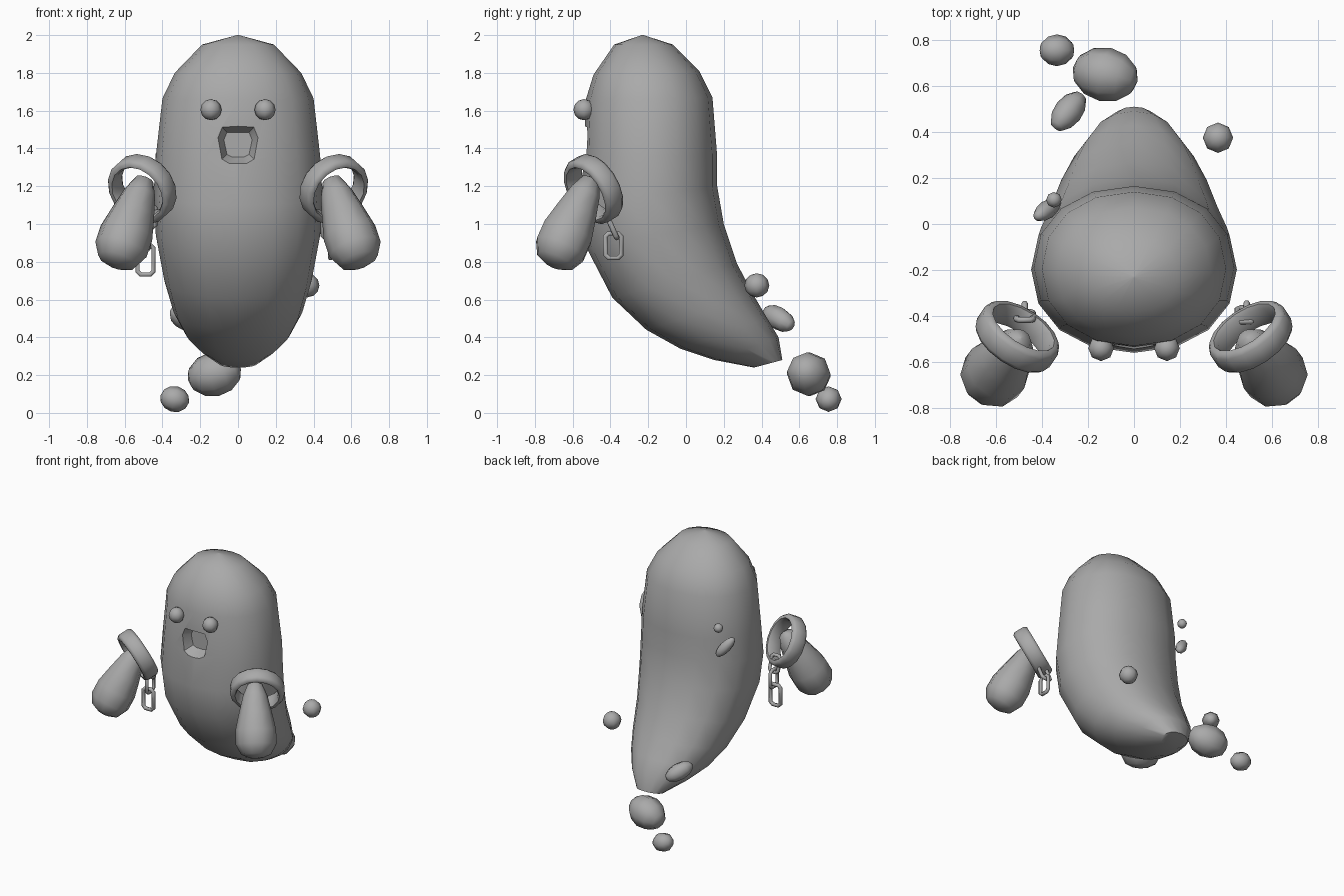
import bpy, bmesh, math
from mathutils import Vector

old = bpy.data.objects.get("Cube")
if old:
    bpy.data.objects.remove(old, do_unlink=True)

grey = bpy.data.materials.new("plain_grey")
grey.use_nodes = True
grey.diffuse_color = (0.4, 0.4, 0.4, 1)
grey.node_tree.nodes["Principled BSDF"].inputs["Base Color"].default_value = (0.4, 0.4, 0.4, 1)


def add_object(name, data):
    ob = bpy.data.objects.new(name, data)
    bpy.context.collection.objects.link(ob)
    data.materials.append(grey)
    return ob


def smooth(ob, angle=1.1):
    bpy.ops.object.select_all(action='DESELECT')
    ob.select_set(True)
    bpy.context.view_layer.objects.active = ob
    bpy.ops.object.shade_smooth_by_angle(angle=angle)


def loft(name, rings, closed=False):
    """Skin a list of point rings; closed joins the last ring to the first."""
    bm = bmesh.new()
    rows = [[bm.verts.new(p) for p in ring] for ring in rings]
    n = len(rows[0])
    pairs = list(zip(rows, rows[1:]))
    if closed:
        pairs.append((rows[-1], rows[0]))
    else:
        bm.faces.new(rows[0])
        bm.faces.new(rows[-1])
    for a, b in pairs:
        for i in range(n):
            j = (i + 1) % n
            bm.faces.new((a[i], a[j], b[j], b[i]))
    bmesh.ops.remove_doubles(bm, verts=bm.verts, dist=0.0005)
    bmesh.ops.recalc_face_normals(bm, faces=bm.faces)
    mesh = bpy.data.meshes.new(name)
    bm.to_mesh(mesh)
    bm.free()
    ob = add_object(name, mesh)
    smooth(ob)
    return ob


def turned(name, origin, axis, profile, sides, closed=False):
    """Turn (distance along axis, radius) pairs around an axis."""
    q = Vector(axis).to_track_quat('Z', 'Y')
    rings = []
    for h, r in profile:
        angles = [2 * math.pi * i / sides for i in range(sides)]
        rings.append([Vector(origin) + q @ Vector((r * math.cos(a), r * math.sin(a), h))
                      for a in angles])
    return loft(name, rings, closed)


def blob(name, centre, half_axis, radius, sides=8):
    """Low-poly ellipsoid stretched along its half axis."""
    length = Vector(half_axis).length
    steps = [math.pi * k / 6 for k in range(7)]
    profile = [(-length * math.cos(a), radius * math.sin(a)) for a in steps]
    return turned(name, centre, half_axis, profile, sides)


def chain_link(name, centre, side, down, half_width, half_height):
    """Rounded rectangular loop of round wire."""
    side, down = Vector(side).normalized(), Vector(down).normalized()
    outline = [(1, .6), (.6, 1), (-.6, 1), (-1, .6), (-1, -.6), (-.6, -1), (.6, -1), (1, -.6)]
    curve = bpy.data.curves.new(name, 'CURVE')
    curve.dimensions = '3D'
    curve.bevel_depth = 0.014
    curve.bevel_resolution = 1
    spline = curve.splines.new('POLY')
    spline.points.add(len(outline) - 1)
    for p, (u, v) in zip(spline.points, outline):
        # corners keep the same chamfer on both axes
        vv = v if abs(v) == 1 else math.copysign(1 - .4 * half_width / half_height, v)
        p.co = (*(Vector(centre) + side * u * half_width + down * vv * half_height), 1)
    spline.use_cyclic_u = True
    return add_object(name, curve)


# Body: (front y, front z, back y, back z, half width) from crown to tail
sections = [
    (-.235, 2.0, -.225, 2.0, .005), (-.38, 1.95, -.07, 1.95, .19),
    (-.49, 1.79, .07, 1.81, .335), (-.53, 1.66, .14, 1.67, .40),
    (-.54, 1.36, .165, 1.36, .435), (-.56, 1.1, .165, 1.2, .447),
    (-.53, .88, .20, 1.0, .435), (-.39, .61, .27, .79, .39),
    (-.21, .44, .36, .62, .34), (-.03, .34, .43, .5, .28),
    (.15, .28, .49, .4, .20), (.36, .24, .51, .28, .10)]


def signed_power(v, e):
    return math.copysign(abs(v) ** e, v)


body_rings = []
for fy, fz, by, bz, w in sections:
    mid = Vector((0, (fy + by) / 2, (fz + bz) / 2))
    half = Vector((0, (by - fy) / 2, (bz - fz) / 2))
    ring = []
    for i in range(16):
        a = 2 * math.pi * i / 16
        ring.append(mid + half * signed_power(math.sin(a), .93)
                    + Vector((w * signed_power(math.cos(a), .93), 0, 0)))
    body_rings.append(ring)
body = loft("body", body_rings)

# Mouth: tapered hollow in the face
mouth_outline = [(.09, .1), (.115, .04), (.09, -.08), (.05, -.1)]
mouth_outline += [(-x, z) for x, z in reversed(mouth_outline)]
cutter = loft("mouth_cutter", [
    [Vector((x * k, y, 1.42 + z * k)) for x, z in mouth_outline]
    for y, k in ((-.62, 1.2), (-.54, 1.0), (-.46, .65))])
cutter.hide_render = True
cut = body.modifiers.new("mouth", 'BOOLEAN')
cut.operation = 'DIFFERENCE'
cut.solver = 'EXACT'
cut.object = cutter
bpy.context.view_layer.objects.active = body
bpy.ops.object.modifier_apply(modifier="mouth")
bpy.data.objects.remove(cutter, do_unlink=True)
smooth(body, 0.8)

# Eyes, cuffs and arms on both sides
cuff_profile = [(-.055, .155), (-.055, .175), (-.035, .19), (.035, .19),
                (.055, .175), (.055, .155), (.035, .145), (-.035, .145)]
arm_profile = [(0, .002), (.02, .05), (.1, .085), (.22, .115), (.34, .142),
               (.44, .142), (.51, .105), (.535, .05), (.54, .002)]
for side, s in (("left", 1), ("right", -1)):
    blob(side + "_eye", (s * .143, -.54, 1.605), (0, 0, .056), .056)
    turned(side + "_cuff", (s * .507, -.49, 1.185), (s * .5, -.75, -.45),
           cuff_profile, 16, closed=True)
    turned(side + "_arm", (s * .49, -.495, 1.25), (s * .155, -.205, -.46), arm_profile, 10)

# Chains: a short one on the left, a longer one on the right
X, Y, DOWN = (1, 0, 0), (0, 1, 0), (0, 0, -1)
chain_link("left_chain_upper", (.485, -.395, .99), X, (0, .45, -1), .036, .07)
chain_link("left_chain_lower", (.49, -.385, .885), Y, DOWN, .042, .065)
chain_link("right_chain_upper", (-.475, -.40, 1.04), X, (0, .3, -1), .036, .06)
chain_link("right_chain_middle", (-.475, -.385, .935), Y, DOWN, .04, .065)
chain_link("right_chain_lower", (-.49, -.385, .81), X, DOWN, .042, .078)

# Loose drops trailing from the tail and side
blob("tail_drop_large", (-.125, .65, .205), (.14, -.03, .03), .118)
blob("tail_drop_small", (-.335, .755, .073), (-.075, 0, .02), .069)
blob("tail_drop_long", (-.285, .49, .50), (-.06, -.075, .045), .062)
blob("back_drop", (.365, .375, .675), (0, 0, .064), .066)
blob("side_drop_long", (-.378, .062, 1.316), (-.05, -.035, .07), .04)
blob("side_drop_tiny", (-.348, .105, 1.47), (0, 0, .033), .034)
